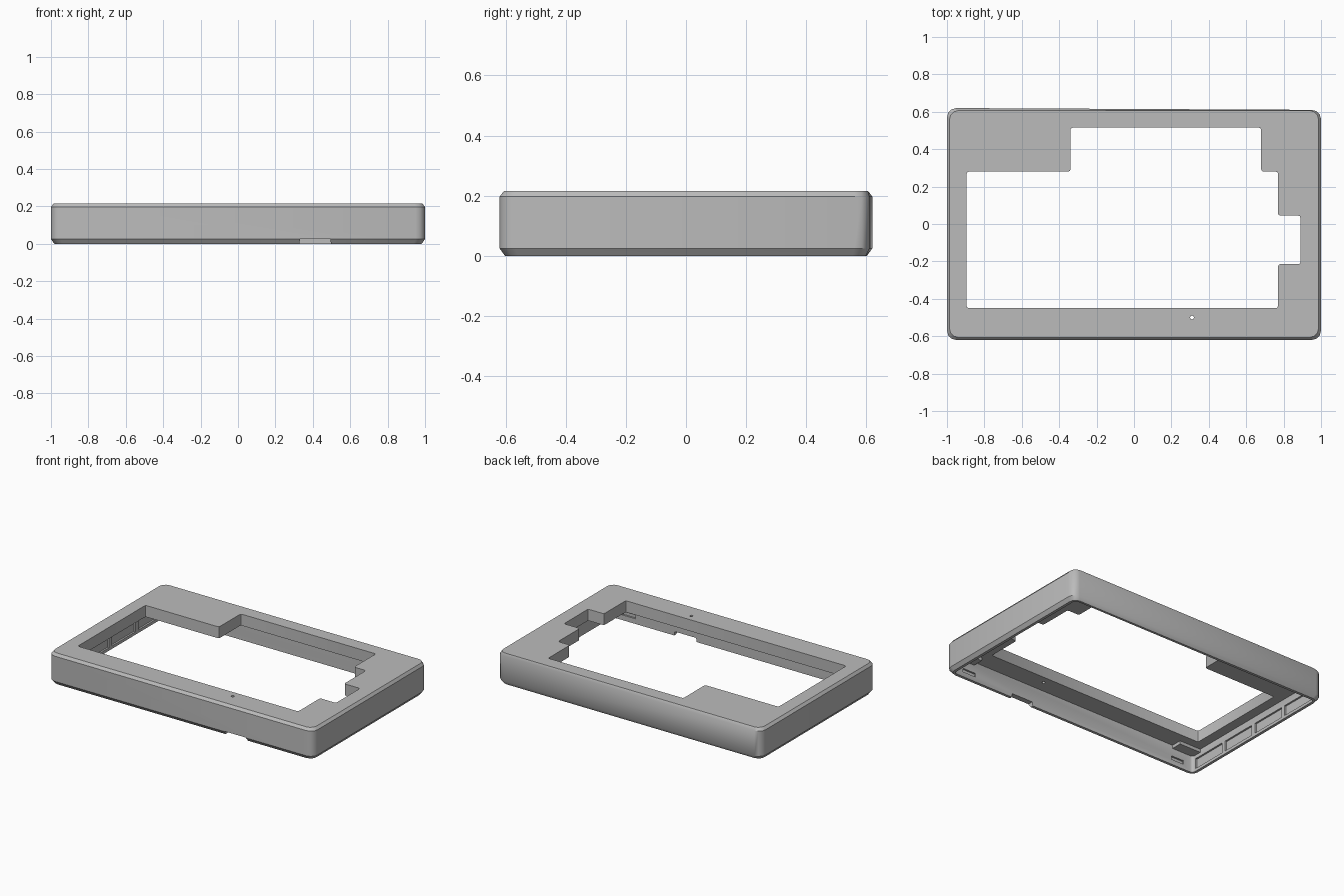
import bpy, bmesh, math

cube = bpy.data.objects.get("Cube")
if cube:
    bpy.data.objects.remove(cube)

grey = bpy.data.materials.new("plain_grey")
grey.use_nodes = True
COLOUR = (0.5, 0.5, 0.5, 1)
grey.diffuse_color = COLOUR
grey.node_tree.nodes["Principled BSDF"].inputs["Base Color"].default_value = COLOUR

HEIGHT, CEILING = 0.215, 0.137
HALF_X, HALF_Y = 1.0, 0.62


def make_object(name, bm):
    bmesh.ops.recalc_face_normals(bm, faces=bm.faces)
    mesh = bpy.data.meshes.new(name)
    bm.to_mesh(mesh)
    bm.free()
    mesh.materials.append(grey)
    ob = bpy.data.objects.new(name, mesh)
    bpy.context.collection.objects.link(ob)
    return ob


def prism(name, outline, low, high, radius=0):
    """Extrude a flat outline upward, optionally rounding its corners."""
    bm = bmesh.new()
    face = bm.faces.new([bm.verts.new((x, y, low)) for x, y in outline])
    new = bmesh.ops.extrude_face_region(bm, geom=[face])["geom"]
    for v in new:
        if isinstance(v, bmesh.types.BMVert):
            v.co.z = high
    if radius:
        upright = [e for e in bm.edges if abs(e.verts[0].co.z - e.verts[1].co.z) > 0.01]
        bmesh.ops.bevel(bm, geom=upright, offset=radius, segments=2,
                        profile=0.5, affect='EDGES')
    return make_object(name, bm)


def box(name, x0, x1, y0, y1, z0, z1):
    return prism(name, [(x0, y0), (x1, y0), (x1, y1), (x0, y1)], z0, z1)


def ring(bm, inset, z, radius, skew):
    """Rounded rectangle of vertices; the back edge leans in slightly toward +x."""
    verts = []
    for k, (sx, sy) in enumerate([(1, 1), (-1, 1), (-1, -1), (1, -1)]):
        cx, cy = sx * (HALF_X - inset - radius), sy * (HALF_Y - inset - radius)
        for step in range(4):
            a = math.pi / 2 * (k + step / 3)
            x, y = cx + radius * math.cos(a), cy + radius * math.sin(a)
            if sy > 0:
                y -= skew * (x + 1) / 2
            verts.append(bm.verts.new((x, y, z)))
    return verts


# Hollow shell: chamfered outside, thin rim, cavity open underneath
bm = bmesh.new()
levels = [(0.037, CEILING, 0.02, 0), (0.037, 0, 0.02, 0), (0.018, 0, 0.045, 0.004),
          (0, 0.025, 0.05, 0.01), (0, 0.197, 0.05, 0.01), (0.014, HEIGHT, 0.045, 0)]
rings = [ring(bm, *level) for level in levels]
for lower, upper in zip(rings, rings[1:]):
    for i in range(len(lower)):
        j = (i + 1) % len(lower)
        bm.faces.new((lower[i], lower[j], upper[j], upper[i]))
bm.faces.new(rings[0])
bm.faces.new(rings[-1])
shell = make_object("bezel_shell", bm)

# Stepped window, pin hole and cable notch
cutters = [prism("window_cutter", [
    (-0.895, -0.45), (0.77, -0.45), (0.77, -0.215), (0.89, -0.215),
    (0.89, 0.045), (0.77, 0.045), (0.77, 0.28), (0.68, 0.28),
    (0.68, 0.515), (-0.34, 0.515), (-0.34, 0.28), (-0.895, 0.28)], 0.08, 0.3, 0.012)]
cutters.append(prism("pin_hole_cutter", [
    (0.31 + 0.01 * math.cos(math.tau * i / 12), -0.5 + 0.01 * math.sin(math.tau * i / 12))
    for i in range(12)], 0.1, 0.3))
notch = box("notch_cutter", 0.32, 0.505, -0.7, -0.54, -0.05, 0.027)
for v in notch.data.vertices:
    if v.co.z > 0:
        v.co.x += 0.012 if v.co.x < 0.4 else -0.012
cutters.append(notch)

# Clip slots inside the front and back walls
for sx in (-1, 1):
    for sy in (-1, 1):
        xs = sorted((sx * 0.79, sx * 0.89))
        ys = sorted((sy * 0.57, sy * 0.595))
        cutters.append(box("clip_slot_cutter", *xs, *ys, 0.035, 0.06))

# Shallow recesses inside the right wall, leaving ribs between
for i in range(4):
    y = -0.555 + i * 0.285
    cutters.append(box("wall_recess_cutter", -0.975, -0.94, y, y + 0.255, 0.02, 0.09))

for cutter in cutters:
    mod = shell.modifiers.new(cutter.name, 'BOOLEAN')
    mod.operation, mod.solver, mod.object = 'DIFFERENCE', 'EXACT', cutter
bpy.context.view_layer.update()
result = bpy.data.meshes.new_from_object(
    shell.evaluated_get(bpy.context.evaluated_depsgraph_get()))
shell.modifiers.clear()
shell.data = result
for cutter in cutters:
    bpy.data.objects.remove(cutter)

# Small pads under the plate at the front corners
pads = [box("corner_pad", *sorted((sx * 0.8, sx * 0.967)), -0.587, -0.51, 0.115, 0.14)
        for sx in (-1, 1)]

bpy.ops.object.select_all(action='DESELECT')
for ob in [shell] + pads:
    ob.select_set(True)
bpy.context.view_layer.objects.active = shell
bpy.ops.object.shade_smooth_by_angle(angle=math.radians(32))
